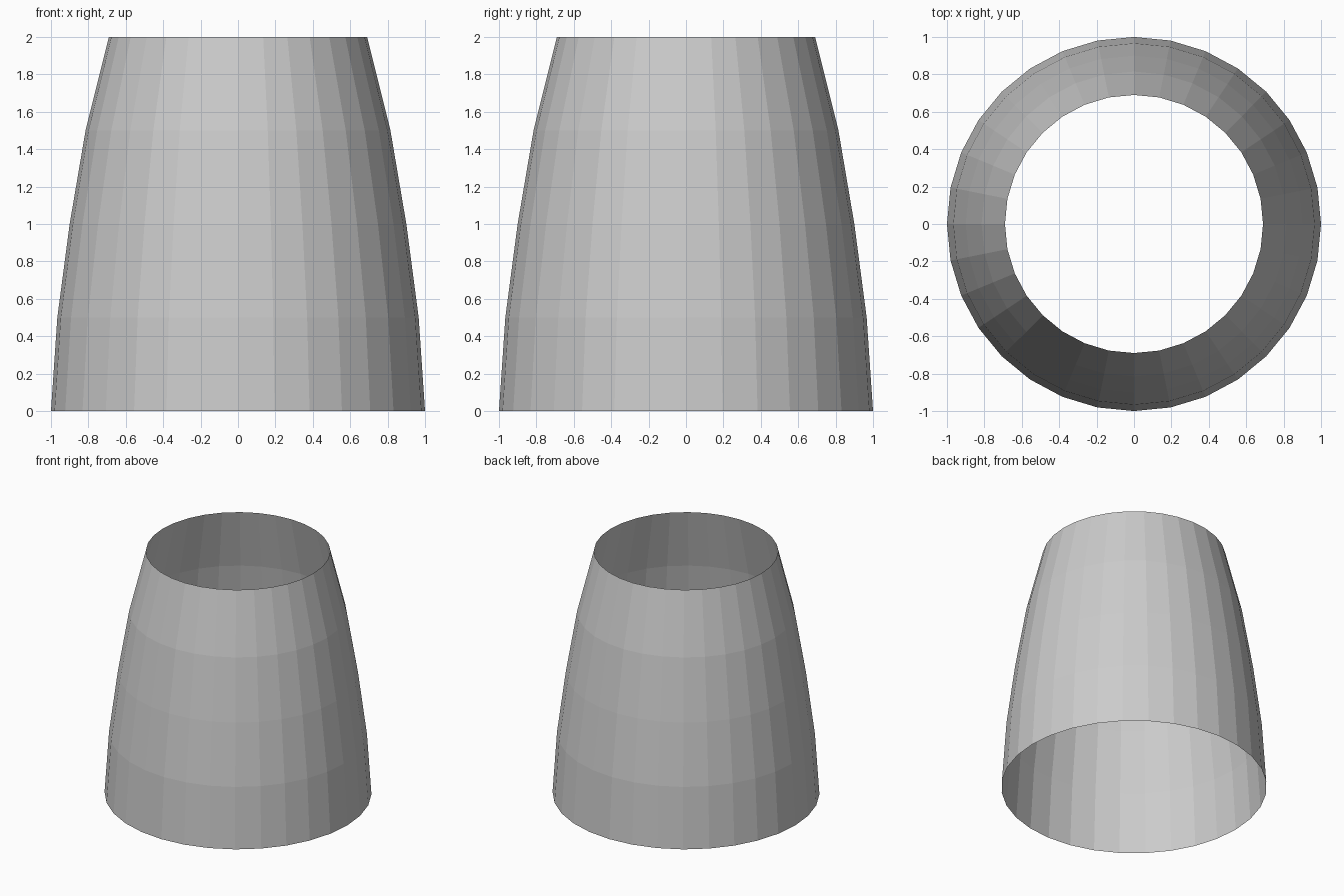
import bpy, bmesh
from math import cos, sin, pi

if "Cube" in bpy.data.objects:
    bpy.data.objects.remove(bpy.data.objects["Cube"])

SEGMENTS = 32
# (radius, height) of the tapered shell, open at both ends
PROFILE = [(1.0, 0.0), (0.966, 0.5), (0.90, 1.0), (0.815, 1.5), (0.69, 2.0)]

# Tapered open shell: one ring per profile point, bridged with flat quads
bm = bmesh.new()
rings = [[bm.verts.new((r * cos(2 * pi * i / SEGMENTS), r * sin(2 * pi * i / SEGMENTS), z))
          for i in range(SEGMENTS)] for r, z in PROFILE]
for low, high in zip(rings, rings[1:]):
    for i in range(SEGMENTS):
        j = (i + 1) % SEGMENTS
        bm.faces.new((low[i], low[j], high[j], high[i]))

mesh = bpy.data.meshes.new("tapered_shell")
bm.to_mesh(mesh)
bm.free()
bpy.context.collection.objects.link(bpy.data.objects.new("tapered_shell", mesh))
